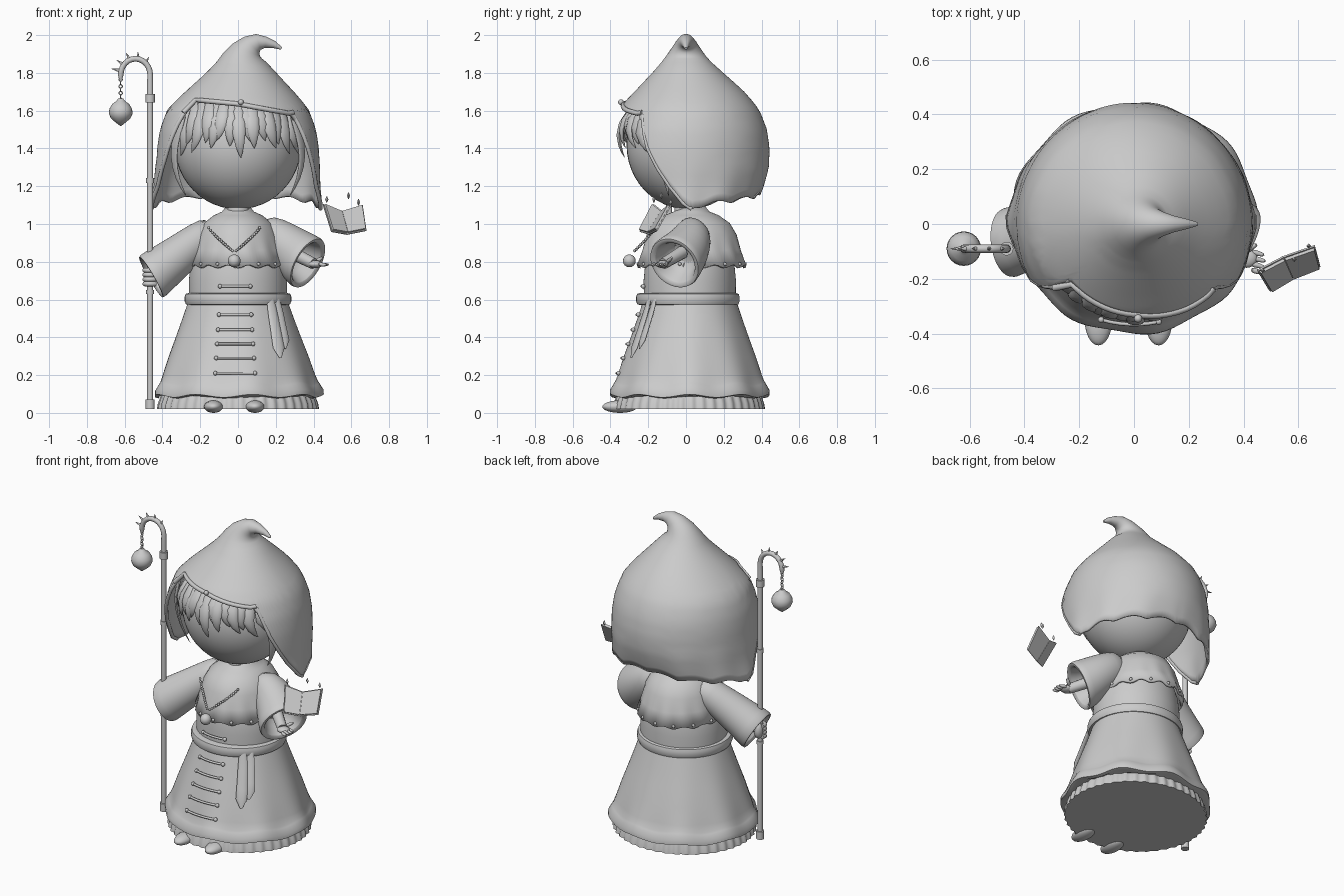
import bpy, math
from mathutils import Vector as V
from math import sin, cos, pi, radians, sqrt

if "Cube" in bpy.data.objects:
    bpy.data.objects.remove(bpy.data.objects["Cube"])


def interp(table, x):
    if x <= table[0][0]:
        return table[0][1:]
    for a, b in zip(table, table[1:]):
        if x <= b[0]:
            t = (x - a[0]) / (b[0] - a[0])
            return tuple(p + (q - p) * t for p, q in zip(a[1:], b[1:]))
    return table[-1][1:]


def finish(ob, name, angle=50):
    ob.name = name
    bpy.ops.object.select_all(action='DESELECT')
    ob.select_set(True)
    bpy.context.view_layer.objects.active = ob
    bpy.ops.object.shade_smooth_by_angle(angle=radians(angle))
    return ob


def rings_mesh(name, rings, caps=(True, True), thick=0, subsurf=0, angle=50):
    n = len(rings[0])
    faces = [(i * n + j, i * n + (j + 1) % n, (i + 1) * n + (j + 1) % n, (i + 1) * n + j)
             for i in range(len(rings) - 1) for j in range(n)]
    if caps[0]:
        faces.append(tuple(reversed(range(n))))
    if caps[1]:
        faces.append(tuple((len(rings) - 1) * n + j for j in range(n)))
    me = bpy.data.meshes.new(name)
    me.from_pydata([tuple(p) for r in rings for p in r], [], faces)
    ob = bpy.data.objects.new(name, me)
    bpy.context.collection.objects.link(ob)
    if thick:
        m = ob.modifiers.new("thickness", 'SOLIDIFY')
        m.thickness, m.offset = thick, 0
    if subsurf:
        ob.modifiers.new("smooth", 'SUBSURF').levels = subsurf
    return finish(ob, name, angle)


def tube(name, pts, radii, sides=10, axis=None, ref=(0, 1, 0), flat=1, **kw):
    pts = [V(p) for p in pts]
    if not isinstance(radii, (list, tuple)):
        radii = [radii] * len(pts)
    rings = []
    for i, p in enumerate(pts):
        d = V(axis) if axis else pts[min(i + 1, len(pts) - 1)] - pts[max(i - 1, 0)]
        u = d.cross(V(ref)).normalized()
        v = u.cross(d).normalized()
        rings.append([p + radii[i] * (u * cos(2 * pi * j / sides) - v * flat * sin(2 * pi * j / sides))
                      for j in range(sides)])
    return rings_mesh(name, rings, **kw)


def lathe(name, prof, sx=1, sy=1, cy=0, wave=lambda a, z: (1, 0), n=96, **kw):
    rings = []
    for z, r in prof:
        ring = []
        for j in range(n):
            a = 2 * pi * j / n
            k, dz = wave(a, z)
            ring.append((r * k * sx * cos(a), cy + r * k * sy * sin(a), z + dz))
        rings.append(ring)
    return rings_mesh(name, rings, **kw)


def ball(name, loc, size, seg=16):
    bpy.ops.mesh.primitive_uv_sphere_add(segments=seg, ring_count=seg // 2, location=loc)
    ob = bpy.context.object
    ob.scale = size if isinstance(size, tuple) else (size,) * 3
    return finish(ob, name)


# Gown: ruffled underskirt, skirt with hem band, bodice, belt
lathe("underskirt", [(.02, .425), (.05, .42), (.09, .405), (.13, .39)], 1, .94, .015,
      lambda a, z: (1 + .012 * sin(44 * a), 0), n=264)
SKIRT = [(.085, .425), (.09, .447), (.115, .446), (.15, .425), (.16, .418), (.2, .404), (.3, .37),
         (.4, .332), (.5, .295), (.6, .26)]
lathe("skirt", SKIRT, 1, .94, .02,
      lambda a, z: (1 + .016 * max(0, .6 - z) * 2 * cos(9 * a), .008 * cos(9 * a) if z < .18 else 0))
lathe("bodice", [(.58, .258), (.7, .26), (.8, .25), (.9, .22)], 1, .94, .02)
lathe("belt", [(.57, .255), (.575, .276), (.59, .282), (.615, .282), (.63, .277), (.636, .255)], 1, .97, .01)


def front(x, z, gap=.01):
    r = interp(SKIRT, z)[0]
    return (x, .02 - .94 * sqrt(r * r - x * x) - gap, z)


# Front closures
for z, w in ((.67, .08), (.52, .085), (.44, .09), (.365, .095), (.29, .1), (.21, .105)):
    tube("closure_bar", [front(-.015 + w * t / 3, z) for t in range(-3, 4)], .007, 8, ref=(0, 0, 1))
    for s in (-1, 1):
        ball("closure_knob", front(-.015 + s * w, z), .012, 10)

# Belt sash tails
for x0, x1, z1 in ((.17, .225, .29), (.2, .25, .34)):
    pts = [front(x0 + (x1 - x0) * t / 6, .61 + (z1 - .61) * t / 6, .03) for t in range(7)]
    tube("sash_tail", pts, [.02, .026, .029, .03, .032, .034, .006], 10, ref=(.5, -1, 0), flat=.3)

# Shoulder cape with wavy hem and studs
lathe("shoulder_cape", [(1.09, .065), (1.06, .09), (1.04, .14), (1.0, .197), (.94, .232), (.86, .255), (.775, .283)],
      .89, 1, .03, lambda a, z: (1 + .02 * cos(14 * a) * max(0, .95 - z) * 4, .008 * cos(14 * a) if z < .8 else 0),
      caps=(False, False), thick=.014)
for i in range(14):
    a = 2 * pi * (i + .5) / 14
    ball("cape_stud", (.252 * cos(a), .03 + .282 * sin(a), .788), .01, 8)

# Necklace
for x0 in (-.155, .115):
    for i in range(14):
        t = i / 14
        ball("necklace_bead", (x0 + (-.02 - x0) * t, -.165 - .115 * t, .98 - .13 * t ** .85), .008, 8)
ball("pendant", (-.02, -.3, .805), .034)

# Sleeves, hollow at the cuff
tube("left_sleeve", [(.12, .05, .97), (.19, .04, .935), (.27, .01, .87), (.35, -.05, .805), (.375, -.065, .79),
                     (.37, -.062, .79), (.32, -.03, .82), (.27, 0, .86)],
     [.085, .105, .125, .148, .15, .115, .1, .07], 32, axis=(.76, -.46, -.44), subsurf=1)
tube("right_sleeve", [(-.12, .05, .97), (-.2, .03, .92), (-.31, -.02, .835), (-.44, -.065, .735), (-.465, -.07, .715),
                      (-.46, -.07, .72), (-.4, -.05, .765), (-.33, -.02, .82)],
     [.085, .095, .108, .128, .13, .1, .085, .06], 32, axis=(-.86, -.12, -.5), subsurf=1)

# Hands
tube("left_forearm", [(.28, -.02, .85), (.4, -.12, .79)], [.035, .03], 12)
ball("left_palm", (.41, -.125, .787), (.04, .035, .02))
for i in range(4):
    y = -.1 - .022 * i
    tube("left_finger", [(.425, y, .79), (.455, y - .008, .782), (.483 - .006 * abs(i - 1), y - .014, .787)],
         [.012, .011, .006], 8, subsurf=1)
tube("left_thumb", [(.41, -.1, .8), (.435, -.08, .815), (.45, -.075, .825)], [.013, .011, .006], 8, subsurf=1)
tube("right_forearm", [(-.36, -.03, .8), (-.46, -.08, .73)], [.035, .035], 12)
ball("right_palm", (-.465, -.075, .72), (.028, .032, .05))
for i in range(4):
    z = .755 - .024 * i
    tube("right_finger", [(-.465 + .03 * cos(a), -.09 + .028 * sin(a), z) for a in (2.6, 3.4, 4.2, 5, 5.8)],
         .013, 8, ref=(0, 0, 1))

# Neck and head
lathe("neck", [(1.0, .065), (1.12, .06)], n=32)
ball("head", (0, .01, 1.42), (.335, .325, .342), 48)

# Hood: cross sections from curled tip down to an angle-dependent hem
HOOD = [(1.08, .435, .4, .35), (1.2, .425, .42, .40), (1.3, .425, .43, .43), (1.4, .42, .43, .435), (1.5, .405, .40, .42),
        (1.6, .368, .35, .382), (1.65, .325, .31, .342), (1.7, .277, .262, .298), (1.75, .225, .215, .242),
        (1.8, .175, .168, .186), (1.85, .128, .125, .13)]
HEM = [(0, 1.635), (48, 1.62), (54, 1.53), (62, 1.4), (70, 1.29), (78, 1.2), (88, 1.11), (95, 1.08), (115, 1.11), (180, 1.165)]
TIP = [(.225, 1.932, .002, 120), (.19, 1.95, .011, 112), (.145, 1.962, .022, 98), (.105, 1.963, .036, 75),
       (.07, 1.945, .052, 48), (.042, 1.915, .075, 25), (.025, 1.885, .098, 9)]


def hood_point(a, z, grow=0):
    rx, rf, rb = interp(HOOD, z)
    low = max(0, (1.35 - z) / .27)
    k = 1 + low * (.05 * max(0, -sin(a)) + .05 * max(0, -cos(a)) * abs(sin(2 * a)) + .012 * cos(12 * a)) + grow
    cx = .018 * min(1, max(0, (z - 1.6) / .2))
    return V((cx + rx * k * sin(a), -(rf if cos(a) > 0 else rb) * k * cos(a), z))


def hem(a):
    d = math.degrees(abs(a))
    z = interp(HEM, d)[0]
    if d > 95:
        z += .022 * (abs(sin(a * 7)) - .5) * min(1, (d - 95) / 15)
    return z - (.05 * sin(a) if d < 50 else 0)


N = 144
angles = [-pi + 2 * pi * j / N for j in range(N)]
rings = []
for cx, cz, r, tilt in TIP:
    t = radians(tilt)
    rings.append([(cx + r * sin(a) * cos(t), -r * cos(a), cz - r * sin(a) * sin(t)) for a in angles])
for i in range(19):
    rings.append([hood_point(a, 1.85 + (hem(a) - 1.85) * i / 18) for a in angles])
rings_mesh("hood", rings, caps=(True, False), thick=.016)
rim = [radians(-50 + 5 * i) for i in range(21)]
tube("hood_band", [hood_point(a, hem(a), .02) for a in rim], .013, 8, ref=(0, 0, 1))
edge = [radians(d) for d in (48, 51, 54, 58, 62, 66, 70, 74, 78, 83, 88, 95)]
for s in (-1, 1):
    tube("hood_side_trim", [hood_point(s * a, hem(s * a)) for a in edge], .011, 8)
ball("hood_brooch", (.015, -.345, 1.645), .015, 12)


# Fringe locks hugging the face
def face(x, z, gap):
    q = 1 - (x / .335) ** 2 - ((z - 1.42) / .342) ** 2
    return (x, .01 - .325 * sqrt(max(q, .02)) - gap, z)


tips = [1.36, 1.42, 1.38, 1.43, 1.4, 1.44, 1.41, 1.35, 1.43, 1.4, 1.44, 1.4, 1.42, 1.37, 1.36]
for i, zt in enumerate(tips):
    x0 = -.27 + .0386 * i
    lean = .03 * (-1 if i < 7 else 1) * (i % 3) / 2 + x0 * .12
    pts = [face(x0 + lean * t * t, 1.65 + (zt - 1.65) * t, .01 + .03 * sin(pi * t) + .006 * (i % 2))
           for t in (0, .2, .4, .6, .8, .92, 1)]
    tube("fringe_lock", pts, [.022, .032, .036, .033, .022, .011, .001], 10, ref=(x0, -.35, 0), flat=.4)

# Long side locks framing the face
for s in (-1, 1):
    tube("side_lock", [(s * x, y, z) for x, y, z in ((.28, -.19, 1.6), (.325, -.17, 1.48), (.345, -.13, 1.36),
                                                     (.325, -.11, 1.24), (.27, -.09, 1.14))],
         [.025, .03, .028, .018, .002], 10, ref=(s, -.8, 0), flat=.4, subsurf=1)

# Shoes
for x in (-.13, .09):
    ball("shoe", (x, -.35, .033), (.05, .093, .033), 24)

# Staff with crook, collars, thorns, chain and lantern ball
SX, SY = -.465, -.09
arch = [(SX - .078 + .078 * cos(a * pi / 12), SY, 1.79 + .085 * sin(a * pi / 12)) for a in range(13)]
tube("staff", [(SX, SY, .02), (SX, SY, .9), (SX, SY, 1.68), (SX, SY, 1.74)] + arch + [(SX - .156, SY, 1.765)],
     [.016] * 4 + [.015] * 13 + [.008], 12)
for z, r, h in ((.045, .024, .05), (.64, .021, .02), (1.23, .021, .025), (1.665, .025, .045)):
    tube("staff_collar", [(SX, SY, z - h / 2), (SX, SY, z + h / 2)], r, 16)
for deg in (50, 80, 110, 140, 165):
    a = radians(deg)
    d = V((cos(a), 0, sin(a)))
    c = V((SX - .078, SY, 1.79))
    tube("staff_thorn", [c + d * .085, c + d * .122 + V((-.008, 0, 0))], [.01, .001], 8)
for i in range(7):
    bpy.ops.mesh.primitive_torus_add(major_radius=.009, minor_radius=.003, major_segments=10, minor_segments=6,
                                     location=(SX - .156, SY, 1.765 - .018 * i), rotation=(pi / 2, 0, i % 2 * pi / 2))
    finish(bpy.context.object, "chain_link")
orb = lathe("lantern_ball", [(.075, .012), (.06, .024), (.045, .045), (.02, .06), (-.005, .063), (-.03, .052),
                             (-.05, .03), (-.07, .004)], n=24)
orb.location = (SX - .156, SY, 1.59)

# Floating open book and sparkles
top, bottom = V((.545, -.12, 1.065)), V((.578, -.195, .945))
for tl, bl in ((V((.45, -.17, 1.105)), V((.495, -.245, .96))), (V((.66, -.08, 1.1)), V((.68, -.155, .965)))):
    nrm = (tl - top).cross(bottom - top).normalized()
    if nrm.y > 0:
        nrm = -nrm
    quad = [top, bottom, bl, tl]
    mid = sum(quad, V()) / 4
    rings_mesh("book_cover", [[p - nrm * .004 for p in quad], [p + nrm * .003 for p in quad]], angle=20)
    page = [mid + (p - mid) * .92 for p in quad]
    rings_mesh("book_pages", [[p + nrm * .003 for p in page], [p + nrm * .015 for p in page]], angle=20)
for x, y, z in ((.47, -.17, 1.13), (.585, -.13, 1.15), (.638, -.08, 1.115)):
    tube("sparkle", [(x, y, z - .018), (x, y, z), (x, y, z + .018)], [.001, .009, .001], 4, angle=20)
